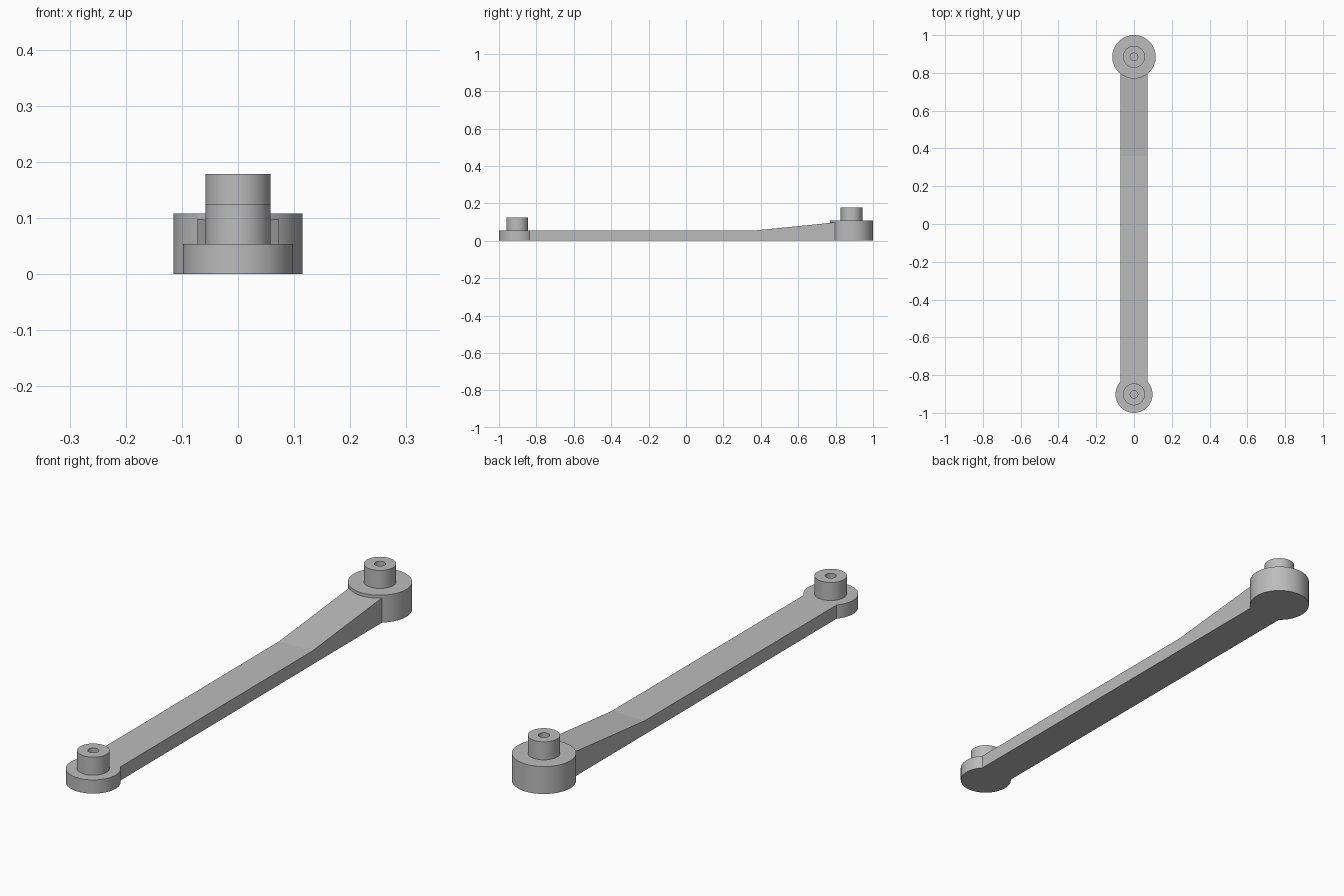
import bpy, bmesh, math

cube = bpy.data.objects.get("Cube")
if cube:
    bpy.data.objects.remove(cube, do_unlink=True)

GREY = (0.5, 0.5, 0.5, 1.0)
mat = bpy.data.materials.new("plain grey")
mat.use_nodes = True
mat.diffuse_color = GREY
mat.node_tree.nodes["Principled BSDF"].inputs["Base Color"].default_value = GREY

PEG_R, HOLE_R, PEG_H = 0.058, 0.02, 0.071
SEGMENTS = 64


def add_object(name, bm):
    bmesh.ops.remove_doubles(bm, verts=bm.verts, dist=1e-5)
    bmesh.ops.recalc_face_normals(bm, faces=bm.faces)
    mesh = bpy.data.meshes.new(name)
    bm.to_mesh(mesh)
    bm.free()
    mesh.materials.append(mat)
    obj = bpy.data.objects.new(name, mesh)
    bpy.context.collection.objects.link(obj)
    return obj


def pivot(name, y, radius, height):
    """Round end disc with a raised peg and a blind hole, turned as one solid."""
    top = height + PEG_H
    profile = [(0, 0), (radius, 0), (radius, height), (PEG_R, height),
               (PEG_R, top), (HOLE_R, top), (HOLE_R, height), (0, height)]
    bm = bmesh.new()
    verts = [bm.verts.new((r, 0, z)) for r, z in profile]
    edges = [bm.edges.new(pair) for pair in zip(verts, verts[1:])]
    bmesh.ops.spin(bm, geom=verts + edges, cent=(0, 0, 0), axis=(0, 0, 1),
                   angle=math.tau, steps=SEGMENTS)
    bmesh.ops.translate(bm, verts=bm.verts, vec=(0, y, 0))
    return add_object(name, bm)


def bar(name, half_width, outline):
    """Side outline (y, z) extruded across x."""
    bm = bmesh.new()
    face = bm.faces.new([bm.verts.new((-half_width, y, z)) for y, z in outline])
    new = bmesh.ops.extrude_face_region(bm, geom=[face])["geom"]
    bmesh.ops.translate(bm, verts=[v for v in new if isinstance(v, bmesh.types.BMVert)],
                        vec=(2 * half_width, 0, 0))
    return add_object(name, bm)


# Pivots at the two ends
small_pivot = pivot("small_pivot", -0.902, 0.098, 0.054)
large_pivot = pivot("large_pivot", 0.885, 0.115, 0.108)

# Flat arm that ramps up toward the large pivot
arm = bar("link_arm", 0.072, [(-0.836, 0), (0.797, 0), (0.797, 0.098),
                              (0.36, 0.054), (-0.836, 0.054)])

# Fuse the parts into one solid
for part in (small_pivot, large_pivot):
    union = arm.modifiers.new("fuse_" + part.name, 'BOOLEAN')
    union.operation = 'UNION'
    union.solver = 'EXACT'
    union.object = part
bpy.context.view_layer.objects.active = arm
arm.select_set(True)
for name in [m.name for m in arm.modifiers]:
    bpy.ops.object.modifier_apply(modifier=name)
for part in (small_pivot, large_pivot):
    bpy.data.objects.remove(part, do_unlink=True)

bpy.ops.object.select_all(action='DESELECT')
arm.select_set(True)
bpy.ops.object.shade_smooth_by_angle(angle=math.radians(30))
# Keep the shallow ramp crease crisp by shading level and sloped faces flat
for poly in arm.data.polygons:
    if abs(poly.normal.z) > 0.5:
        poly.use_smooth = False
